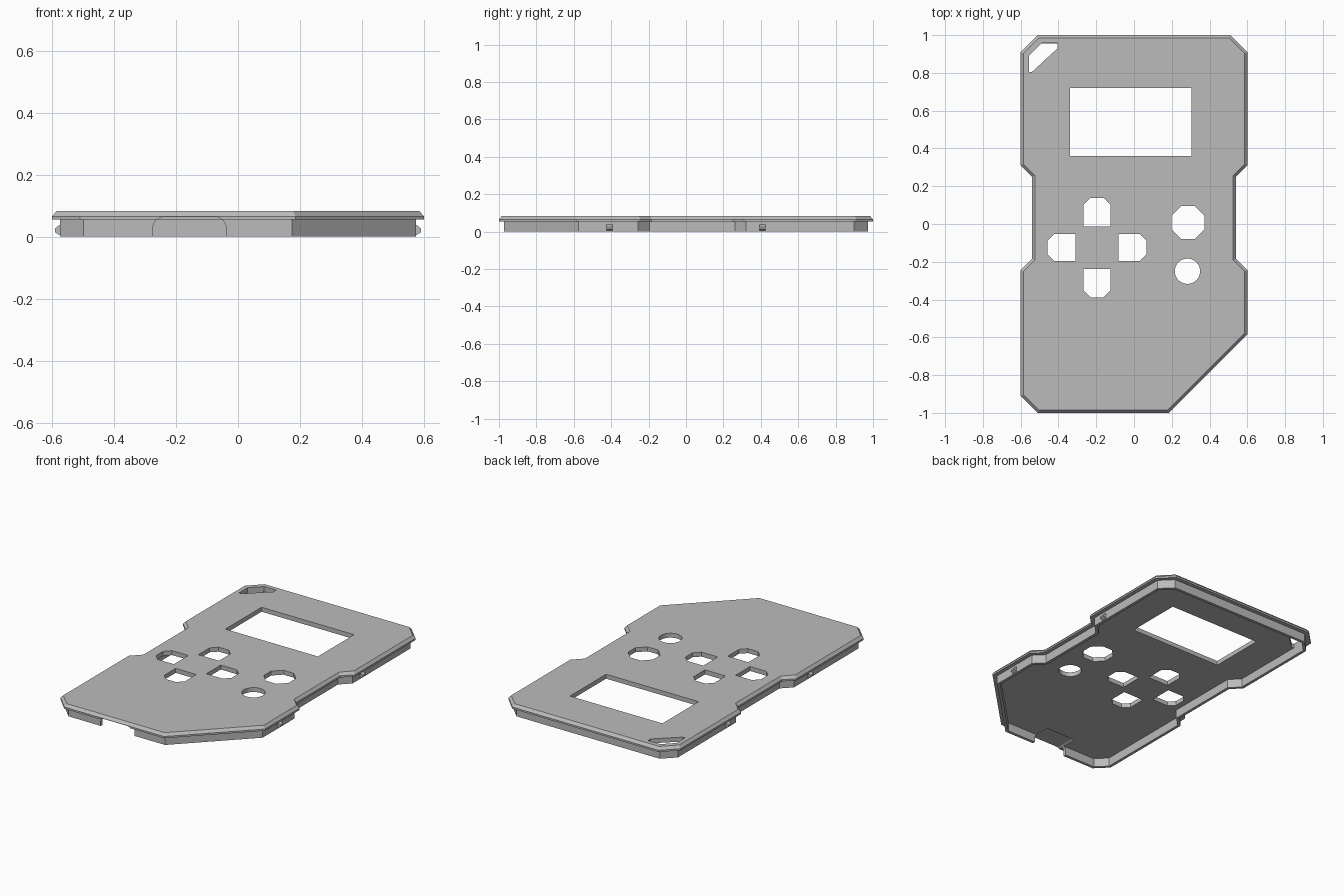
import bpy, bmesh, math
from mathutils import Vector

cube = bpy.data.objects.get("Cube")
if cube:
    bpy.data.objects.remove(cube, do_unlink=True)

grey = bpy.data.materials.new("mid_grey")
grey.use_nodes = True
grey.diffuse_color = (0.5, 0.5, 0.5, 1)
grey.node_tree.nodes["Principled BSDF"].inputs["Base Color"].default_value = (0.5, 0.5, 0.5, 1)


def loft(name, loops, ring=False):
    """Skin matching loops of points; cap the ends or join last to first."""
    bm = bmesh.new()
    rows = [[bm.verts.new(p) for p in loop] for loop in loops]
    pairs = list(zip(rows, rows[1:]))
    if ring:
        pairs.append((rows[-1], rows[0]))
    else:
        bm.faces.new(rows[0])
        bm.faces.new(rows[-1])
    for a, b in pairs:
        for i in range(len(a)):
            j = (i + 1) % len(a)
            bm.faces.new((a[i], a[j], b[j], b[i]))
    bmesh.ops.recalc_face_normals(bm, faces=bm.faces)
    mesh = bpy.data.meshes.new(name)
    bm.to_mesh(mesh)
    bm.free()
    mesh.materials.append(grey)
    obj = bpy.data.objects.new(name, mesh)
    bpy.context.collection.objects.link(obj)
    return obj


def inset(points, d, z):
    """Mitred inward offset of a counter-clockwise outline at height z."""
    out = []
    for i, p in enumerate(points):
        p = Vector(p)
        a = (p - Vector(points[i - 1])).normalized()
        b = (Vector(points[(i + 1) % len(points)]) - p).normalized()
        na, nb = Vector((-a.y, a.x)), Vector((-b.y, b.x))
        q = p + (na + nb) * d / (1 + na.dot(nb))
        out.append((q.x, q.y, z))
    return out


def cut(target, cutter):
    cutter.hide_render = True
    cutter.hide_set(True)
    mod = target.modifiers.new("cut", "BOOLEAN")
    mod.operation = "DIFFERENCE"
    mod.solver = "EXACT"
    mod.object = cutter
    bpy.context.view_layer.objects.active = target
    bpy.ops.object.modifier_apply(modifier=mod.name)


def cut_hole(target, points):
    cutter = loft("hole_cutter", [[(x, y, z) for x, y in points] for z in (-0.1, 0.2)])
    cut(target, cutter)
    bpy.data.objects.remove(cutter, do_unlink=True)


def circle(cx, cy, r, n, turn=0.0):
    return [(cx + r * math.cos(math.tau * i / n + turn),
             cy + r * math.sin(math.tau * i / n + turn)) for i in range(n)]


# Case outline: waisted sides, clipped corners, one large diagonal corner
side = [(0.6, -0.245), (0.54, -0.185), (0.54, 0.25), (0.6, 0.31), (0.6, 0.91), (0.51, 1)]
outline = ([(-0.51, -1), (0.185, -1), (0.6, -0.585)] + side
           + [(-x, y) for x, y in reversed(side)] + [(-0.6, -0.91)])

# Chamfered face plate and thin rim wall below it
plate = loft("face_plate", [inset(outline, 0, 0.055), inset(outline, 0, 0.066),
                            inset(outline, 0.015, 0.083)])
wall = loft("rim_wall", [inset(outline, 0.026, 0), inset(outline, 0.026, 0.055),
                         inset(outline, 0.044, 0.055), inset(outline, 0.044, 0)], ring=True)

# Screen window, corner strap slot, octagonal and round button holes
cut_hole(plate, [(-0.34, 0.36), (0.305, 0.36), (0.305, 0.72), (-0.34, 0.72)])
cut_hole(plate, [(-0.557, 0.805), (-0.54, 0.805), (-0.405, 0.93), (-0.405, 0.957),
                 (-0.49, 0.957), (-0.557, 0.89)])
cut_hole(plate, circle(0.286, 0.008, 0.087 / math.cos(math.pi / 8), 8, math.pi / 8))
cut_hole(plate, circle(0.283, -0.25, 0.067, 40))

# Direction pad: one clipped key shape turned four ways
key = [(0.113, -0.072), (0.226, -0.072), (0.263, -0.035),
       (0.263, 0.035), (0.226, 0.072), (0.113, 0.072)]
for c, s in ((1, 0), (0, 1), (-1, 0), (0, -1)):
    cut_hole(plate, [(-0.196 + c * x - s * y, -0.125 + s * x + c * y) for x, y in key])

# Rounded cable opening in the front wall, running a little way under the plate
r, left, right, top = 0.037, -0.275, -0.038, 0.064
arch = [(left, -0.05)]
for cx, start in ((left + r, math.pi), (right - r, math.pi / 2)):
    for i in range(9):
        a = start - math.pi / 2 * i / 8
        arch.append((cx + r * math.cos(a), top - r + r * math.sin(a)))
arch.append((right, -0.05))
opening = loft("opening_cutter", [[(x, y, z) for x, z in arch] for y in (-1.1, -0.86)])
cut(plate, opening)
cut(wall, opening)
bpy.data.objects.remove(opening, do_unlink=True)

# Snap bumps on both side walls
profile = [(0.57, 0.005), (0.576, 0.005), (0.591, 0.015), (0.591, 0.026), (0.576, 0.038), (0.57, 0.038)]
for sx, side_name in ((1, "left"), (-1, "right")):
    for cy, end_name in ((-0.41, "front"), (0.41, "back")):
        loft(f"snap_bump_{side_name}_{end_name}",
             [[(sx * x, cy + dy, z) for x, z in profile] for dy in (-0.016, 0.016)])
